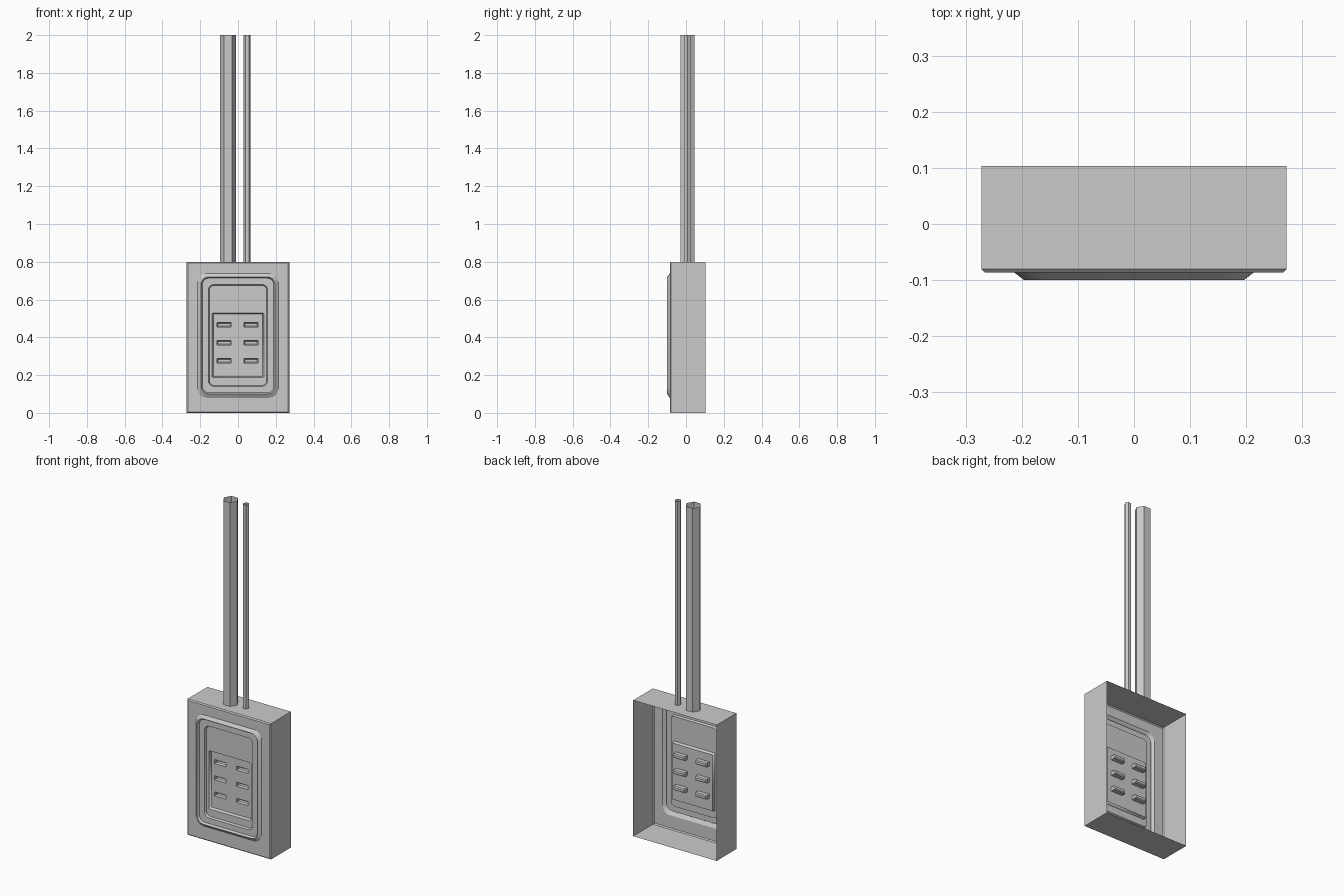
import bpy, bmesh, math

if "Cube" in bpy.data.objects:
    bpy.data.objects.remove(bpy.data.objects["Cube"])


def make_object(name, bm):
    bmesh.ops.remove_doubles(bm, verts=bm.verts, dist=1e-5)
    mesh = bpy.data.meshes.new(name)
    bm.to_mesh(mesh)
    bm.free()
    ob = bpy.data.objects.new(name, mesh)
    bpy.context.collection.objects.link(ob)
    bpy.ops.object.select_all(action='DESELECT')
    ob.select_set(True)
    bpy.context.view_layer.objects.active = ob
    bpy.ops.object.shade_smooth_by_angle(angle=math.radians(30))
    return ob


def ring(bm, hw, z0, z1, r, y, seg=4):
    """Rounded rectangle of vertices, counter-clockwise from the front."""
    verts = []
    corners = ((-1, z0 + r, 180), (1, z0 + r, 270), (1, z1 - r, 0), (-1, z1 - r, 90))
    for sx, cz, start in corners:
        for k in range(seg + 1):
            a = math.radians(start + 90 * k / seg)
            verts.append(bm.verts.new((sx * (hw - r) + r * math.cos(a), y, cz + r * math.sin(a))))
    return verts


def bridge(bm, a, b):
    n = len(a)
    for i in range(n):
        j = (i + 1) % n
        bm.faces.new((a[i], a[j], b[j], b[i]))


def rect(bm, x0, x1, z0, z1, y):
    return [bm.verts.new((x, y, z)) for x, z in ((x0, z0), (x1, z0), (x1, z1), (x0, z1))]


# Box shell with open back and stepped front cover
bm = bmesh.new()
profile = [
    (0.272, 0.0, 0.8, 0.0, 0.103),
    (0.272, 0.0, 0.8, 0.0, -0.08),
    (0.266, 0.006, 0.794, 0.0, -0.086),
    (0.214, 0.08, 0.738, 0.05, -0.086),
    (0.196, 0.10, 0.72, 0.04, -0.10),
    (0.189, 0.107, 0.713, 0.034, -0.088),
    (0.157, 0.14, 0.68, 0.03, -0.088),
    (0.152, 0.145, 0.675, 0.026, -0.076),
    (0.137, 0.187, 0.53, 0.006, -0.076),
    (0.131, 0.193, 0.524, 0.0, -0.06),
]
rings = [ring(bm, *p) for p in profile]
for a, b in zip(rings, rings[1:]):
    bridge(bm, a, b)

# Recessed panel with six slot pockets
xs = [-0.131, -0.11, -0.036, 0.032, 0.106, 0.131]
zs = [0.193, 0.264, 0.288, 0.359, 0.383, 0.454, 0.478, 0.524]
t = 0.005
for i in range(len(xs) - 1):
    for k in range(len(zs) - 1):
        x0, x1, z0, z1 = xs[i], xs[i + 1], zs[k], zs[k + 1]
        cell = rect(bm, x0, x1, z0, z1, -0.06)
        if i % 2 and k % 2:
            wall = rect(bm, x0, x1, z0, z1, -0.036)
            floor = rect(bm, x0 + t, x1 - t, z0 + t, z1 - t, -0.03)
            bridge(bm, cell, wall)
            bridge(bm, wall, floor)
            bm.faces.new(floor)
        else:
            bm.faces.new(cell)
make_object("box_with_cover", bm)


# Hexagonal conduits, open at both ends
def conduit(name, x, y, r):
    bm = bmesh.new()
    loops = [[bm.verts.new((x + r * math.cos(math.pi * k / 3), y + r * math.sin(math.pi * k / 3), z))
              for k in range(6)] for z in (0.8, 2.0)]
    bridge(bm, *loops)
    make_object(name, bm)


conduit("large_conduit", -0.053, 0.007, 0.043)
conduit("small_conduit", 0.048, 0.007, 0.018)
